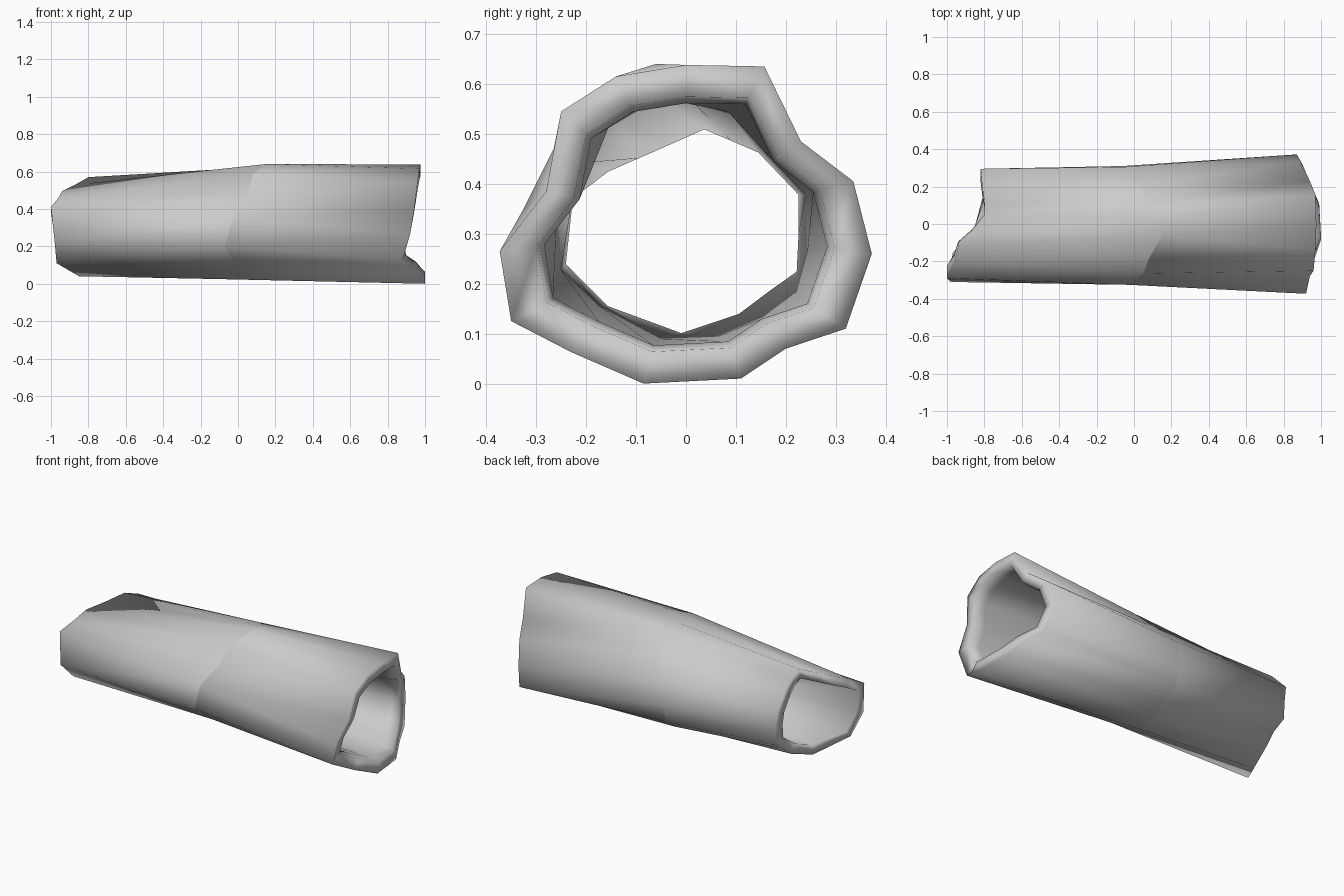
import bpy, bmesh

if "Cube" in bpy.data.objects:
    bpy.data.objects.remove(bpy.data.objects["Cube"])

# Three irregular bark rings (x, y, z): right end, middle, left end
RIGHT = [(1, -.085, 0), (.99, .11, .01), (.95, .2, .07), (.9, .32, .11),
         (.87, .372, .26), (.89, .335, .405), (.94, .23, .485), (.97, .157, .635),
         (.975, 0, .638), (.97, -.14, .615), (.96, -.25, .545), (.94, -.28, .385),
         (.92, -.373, .265), (.88, -.35, .125), (.95, -.23, .063)]
MIDDLE = [(-.1, -.06, .025), (-.08, .08, .03), (-.06, .2, .08), (-.06, .28, .14),
          (-.06, .31, .25), (-.05, .305, .39), (.03, .2, .5), (.08, .11, .6),
          (.13, .02, .625), (.15, -.06, .64), (.08, -.185, .585), (.05, -.265, .47),
          (-.03, -.325, .35), (-.07, -.315, .2), (-.02, -.22, .11)]
LEFT = [(-.85, -.01, .04), (-.81, .14, .09), (-.8, .22, .15), (-.81, .29, .2),
        (-.81, .295, .3), (-.82, .295, .4), (-.81, .19, .51), (-.8, .12, .54),
        (-.8, .05, .57), (-.87, -.04, .53), (-.94, -.12, .495), (-.96, -.2, .46),
        (-1, -.29, .41), (-.98, -.31, .22), (-.97, -.2, .11)]


def inner(ring, factor, dx=0):
    """Shrink a ring in its cross-section to form the hollow."""
    cy = (min(p[1] for p in ring) + max(p[1] for p in ring)) / 2
    cz = (min(p[2] for p in ring) + max(p[2] for p in ring)) / 2
    return [(x + dx, cy + (y - cy) * factor, cz + (z - cz) * factor) for x, y, z in ring]


# Closed loop of rings: outside right to left, then back through the hollow to the lip
loops = [RIGHT, MIDDLE, LEFT, inner(LEFT, .77), inner(MIDDLE, .79),
         inner(RIGHT, .76, -.07), inner(RIGHT, .8)]
bm = bmesh.new()
rings = [[bm.verts.new(p) for p in ring] for ring in loops]
n = len(RIGHT)
for k, a in enumerate(rings):
    b = rings[(k + 1) % len(rings)]
    for i in range(n):
        j = (i + 1) % n
        bm.faces.new((a[i], a[j], b[j], b[i]))
bmesh.ops.recalc_face_normals(bm, faces=bm.faces)
for f in bm.faces:
    f.smooth = True

# Hard seam around the middle of the bark
for i in range(n):
    bm.edges.get((rings[1][i], rings[1][(i + 1) % n])).smooth = False

# Hollow log
mesh = bpy.data.meshes.new("hollow_log")
bm.to_mesh(mesh)
bm.free()
log = bpy.data.objects.new("hollow_log", mesh)
bpy.context.collection.objects.link(log)
